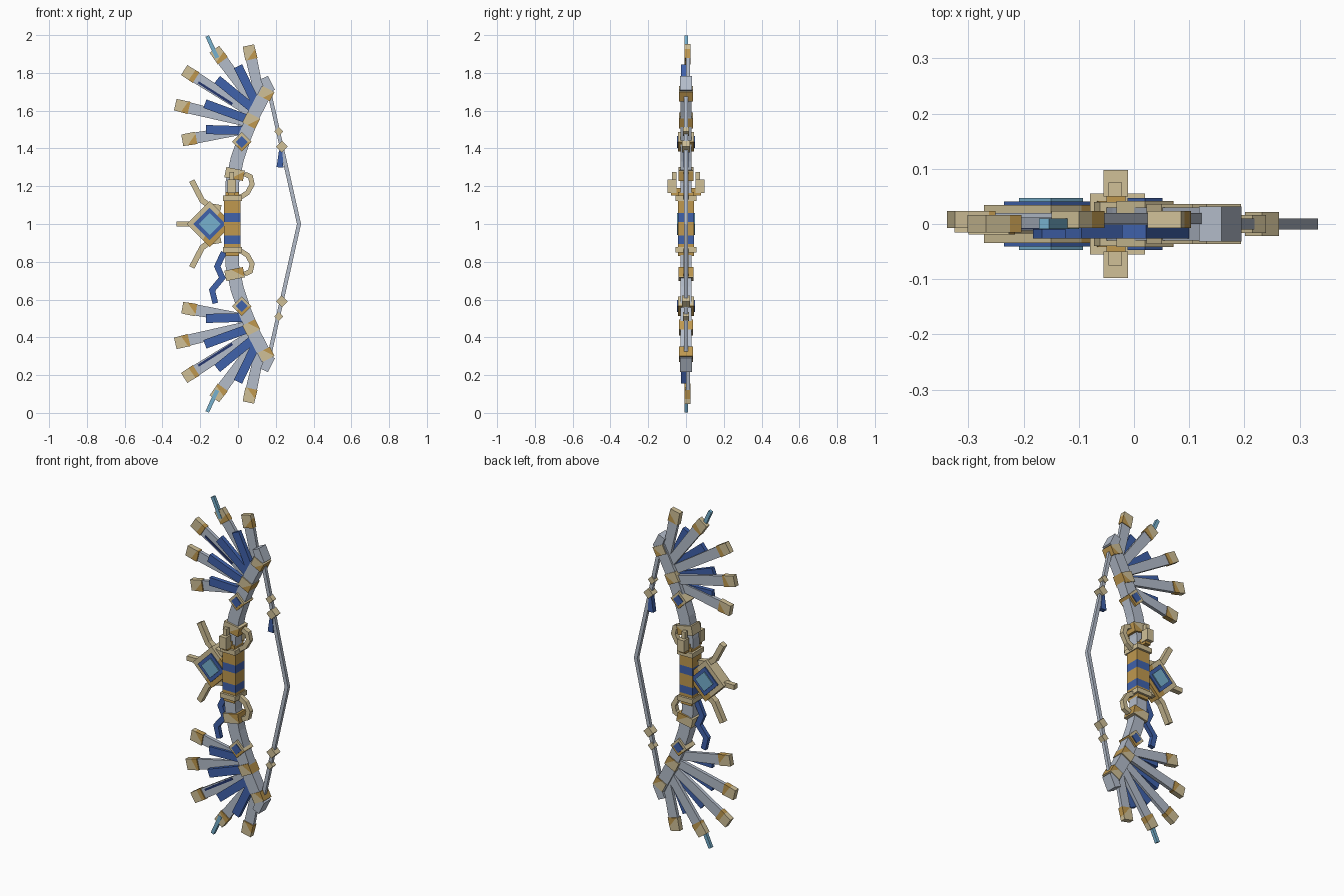
import bpy, bmesh
from mathutils import Vector

cube = bpy.data.objects.get("Cube")
if cube:
    bpy.data.objects.remove(cube, do_unlink=True)


def material(name, rgb):
    m = bpy.data.materials.new(name)
    linear = [(c / 255) ** 2.2 for c in rgb] + [1]
    m.diffuse_color = linear
    m.use_nodes = True
    m.node_tree.nodes["Principled BSDF"].inputs["Base Color"].default_value = linear
    return m


SILVER = material("silver", (178, 187, 201))
PALE = material("pale gold", (207, 191, 150))
GOLD = material("deep gold", (190, 151, 80))
BLUE = material("blue", (66, 98, 170))
NAVY = material("navy", (42, 58, 110))
SKY = material("sky blue", (118, 175, 205))


def prism(name, pts, y0, y1, mat, accent=None, cut=None):
    """Extrude an outline of (x, height above grip centre) from y0 to y1.
    With an accent, faces beyond the cut direction take the second colour."""
    bm = bmesh.new()
    face = bm.faces.new([bm.verts.new((x, y0, z + 1)) for x, z in pts])
    ext = bmesh.ops.extrude_face_region(bm, geom=[face])
    bmesh.ops.translate(bm, vec=(0, y1 - y0, 0),
                        verts=[v for v in ext["geom"] if isinstance(v, bmesh.types.BMVert)])
    bmesh.ops.recalc_face_normals(bm, faces=bm.faces[:])
    me = bpy.data.meshes.new(name)
    me.materials.append(mat)
    if accent:
        me.materials.append(accent)
        mid = sum((v.co for v in bm.verts), Vector()) / len(bm.verts)
        n = Vector((cut[0], 0, cut[1])).normalized()
        mid += n * 0.012
        bmesh.ops.bisect_plane(bm, geom=bm.verts[:] + bm.edges[:] + bm.faces[:],
                               plane_co=mid, plane_no=n)
        for f in bm.faces:
            f.material_index = int((f.calc_center_median() - mid).dot(n) > 0)
    bm.to_mesh(me)
    bm.free()
    ob = bpy.data.objects.new(name, me)
    bpy.context.collection.objects.link(ob)
    return ob


def strip(name, path, w0, w1, y0, y1, mat, **kw):
    """A mitred band following a path, tapering from width w0 to w1."""
    p = [Vector(q) for q in path]
    left, right = [], []
    for i, q in enumerate(p):
        a = (q - p[i - 1]).normalized() if i else (p[1] - q).normalized()
        b = (p[i + 1] - q).normalized() if i < len(p) - 1 else a
        t = (a + b).normalized()
        n = Vector((-t.y, t.x)) / max(t.dot(a), 0.5)
        w = (w0 + (w1 - w0) * i / (len(p) - 1)) / 2
        left.append(q + n * w)
        right.append(q - n * w)
    return prism(name, left + right[::-1], y0, y1, mat, **kw)


def diamond(name, x, z, r, depth, mat, **kw):
    return prism(name, [(x - r, z), (x, z - r), (x + r, z), (x, z + r)], -depth, depth, mat, **kw)


def box(name, x0, x1, z0, z1, y0, y1, mat):
    return prism(name, [(x0, z0), (x1, z0), (x1, z1), (x0, z1)], y0, y1, mat)


# feathers: tip, base, front offset
FEATHERS = [((.055, .945), (.125, .63), 0), ((-.125, .925), (.1, .62), 0),
            ((-.285, .815), (.07, .59), -.008), ((-.332, .632), (.05, .54), 0),
            ((-.295, .443), (.03, .50), -.012)]
BLUE_FEATHERS = [((0, .835), (.095, .64)), ((-.11, .765), (.08, .61)),
                 ((-.175, .637), (.05, .555)), ((-.17, .5), (.02, .495))]
# collars along the limb: centre, direction, length, width, depth
COLLARS = [((-.018, .265), (.2, 1), .055, .1, .04), ((.07, .548), (.5, 1), .06, .075, .036),
           ((.15, .69), (.5, 1), .055, .07, .036)]

for side, s in (("upper", 1), ("lower", -1)):
    def fl(*pts):
        return [(x, z * s) for x, z in pts]

    slant = (1, -.7 * s)

    # limb and its tip
    strip(side + "_limb", fl((-.03, .12), (-.03, .22), (-.005, .34), (.035, .46),
                             (.085, .58), (.155, .715)), .072, .068, -.03, .03, SILVER)
    strip(side + "_limb_tip", fl((.172, .70), (.138, .775)), .05, .045, -.032, .032, SILVER)

    # feathers with gold ends
    for i, (tip, base, dy) in enumerate(FEATHERS):
        t, b = Vector(tip), Vector(base)
        d = (b - t).normalized()
        strip(f"{side}_feather_{i}", fl(t + d * .06, b), .06, .05, dy, dy + .02, SILVER)
        strip(f"{side}_feather_end_{i}", fl(t, t + d * .075), .062, .066, dy - .007, dy + .024,
              PALE, accent=GOLD, cut=slant)
    for i, (tip, base) in enumerate(BLUE_FEATHERS):
        strip(f"{side}_blue_feather_{i}", fl(tip, base), .048, .046, -.026, -.001, BLUE)
    strip(side + "_feather_edge", fl((-.21, .75), (-.03, .635)), .012, .014, -.01, .008, NAVY)
    strip(side + "_feather_spike", fl((-.163, .995), (-.11, .88)), .02, .022, -.009, .01, SKY)

    # collars and the jewelled stud
    for i, (c, d, length, width, depth) in enumerate(COLLARS):
        c, d = Vector(c), Vector(d).normalized() * length / 2
        strip(f"{side}_collar_{i}", fl(c - d, c + d), width, width, -depth, depth,
              PALE, accent=GOLD, cut=(.5, -s))
    diamond(side + "_stud", .02, .435 * s, .052, .042, PALE, accent=GOLD, cut=(.3, -1))
    diamond(side + "_stud_jewel", .02, .435 * s, .032, .047, BLUE)

    # guard and curved claw next to the grip
    strip(side + "_guard", fl((-.03, .122), (-.03, .15)), .1, .1, -.055, .055, PALE)
    strip(side + "_guard_rim", fl((-.03, .15), (-.03, .17)), .075, .07, -.042, .042, GOLD)
    strip(side + "_claw", fl((.01, .14), (.05, .165), (.075, .21), (.066, .25), (.035, .265)),
          .026, .026, -.014, .014, PALE)

    # curved prong on the gem frame
    strip(side + "_gem_prong", fl((-.245, .23), (-.19, .125), (-.15, .095), (-.09, .085)),
          .03, .03, -.017, .017, PALE)

    # beads on the string
    diamond(side + "_bead_small", .215, .49 * s, .024, .016, PALE)
    diamond(side + "_bead_large", .232, .41 * s, .031, .022, PALE)

# striped grip
LEVELS = [-.13, -.105, -.06, .01, .057, .13]
for i in range(5):
    box(f"grip_band_{i}", -.073, .014, LEVELS[i], LEVELS[i + 1], -.042, .042, BLUE if i % 2 else GOLD)

# arrow rest prongs on both sides of the upper limb
for name, m in (("front", -1), ("back", 1)):
    box(name + "_rest_arm", -.05, -.015, .15, .19, *sorted((.03 * m, .08 * m)), GOLD)
    box(name + "_rest_block", -.055, -.011, .165, .235, *sorted((.05 * m, .098 * m)), PALE)
    box(name + "_rest_tip", -.046, -.022, .235, .275, *sorted((.05 * m, .075 * m)), PALE)

# diamond gem in its frame
diamond("gem_frame", -.15, 0, .122, .034, PALE, accent=GOLD, cut=(1, -.6))
diamond("gem_border", -.15, 0, .086, .041, BLUE)
diamond("gem", -.15, 0, .058, .047, SKY)
box("gem_spike", -.325, -.25, -.014, .014, -.015, .015, PALE)
box("gem_mount", -.08, -.06, -.04, .04, -.03, .03, GOLD)

# string and tassel
strip("string", [(.165, .70), (.323, 0), (.165, -.70)], .021, .021, -.01, .01, SILVER)
strip("tassel", [(.226, .39), (.222, .30)], .018, .036, -.014, .014, BLUE)

# trailing ribbon
strip("ribbon", [(-.075, -.15), (-.11, -.225), (-.083, -.285), (-.137, -.35), (-.12, -.42)],
      .032, .03, -.012, .012, BLUE)
